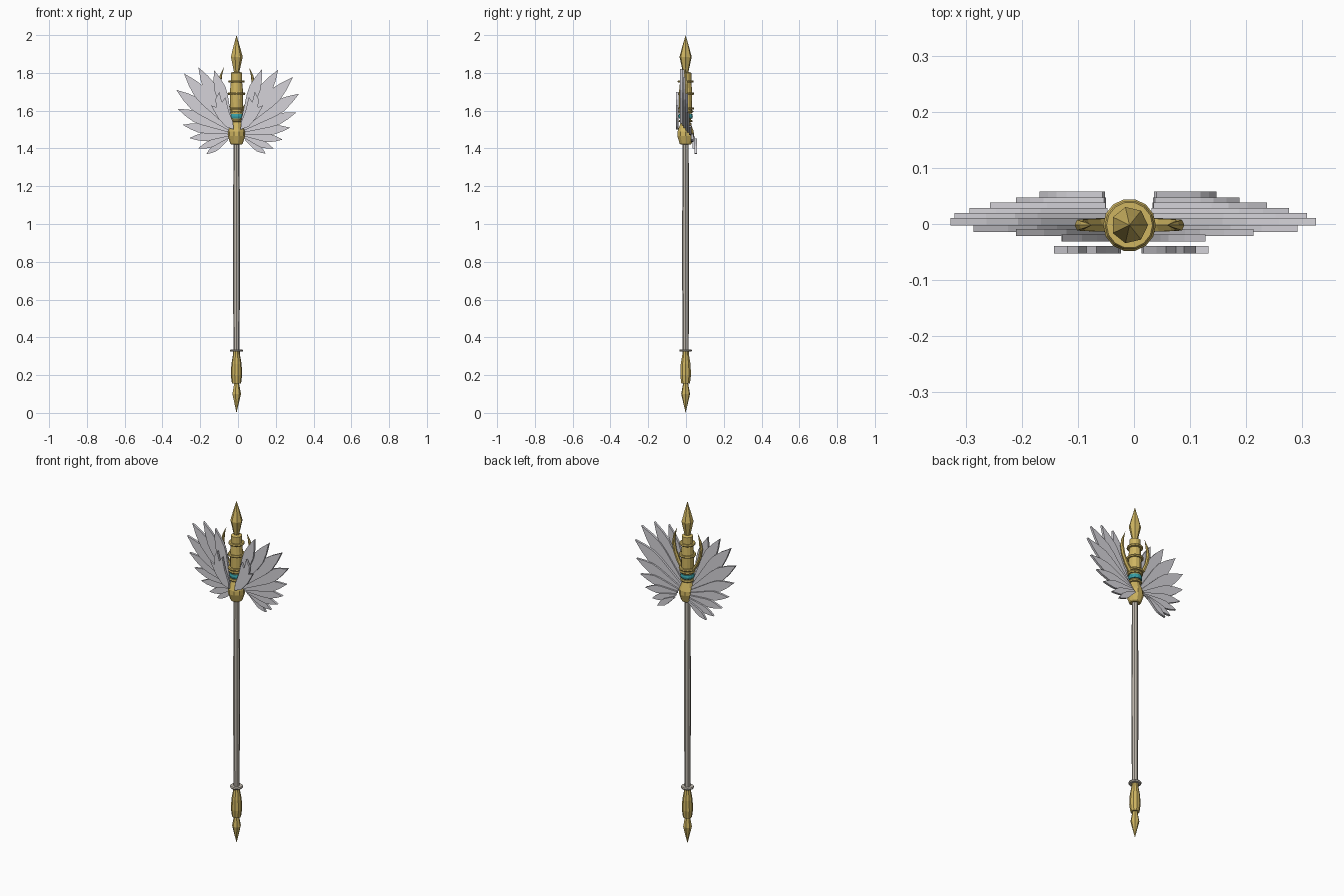
import bpy, bmesh, math
from mathutils import Vector

if "Cube" in bpy.data.objects:
    bpy.data.objects.remove(bpy.data.objects["Cube"])

CX, CY = -0.008, -0.002   # staff axis


def material(name, rgb):
    m = bpy.data.materials.new(name)
    m.diffuse_color = (*rgb, 1)
    m.use_nodes = True
    m.node_tree.nodes["Principled BSDF"].inputs["Base Color"].default_value = m.diffuse_color
    return m


GOLD = material("gold", (0.62, 0.46, 0.12))
SILVER = material("silver", (0.66, 0.65, 0.69))
WOOD = material("pale_shaft", (0.52, 0.48, 0.42))
TEAL = material("teal", (0.04, 0.35, 0.38))


def make(name, bm, mat):
    bmesh.ops.recalc_face_normals(bm, faces=bm.faces)
    me = bpy.data.meshes.new(name)
    bm.to_mesh(me)
    bm.free()
    me.materials.append(mat)
    ob = bpy.data.objects.new(name, me)
    bpy.context.collection.objects.link(ob)
    return ob


def lathe(name, profile, sides, mat):
    """Flat-faced turned part from (radius, z) pairs."""
    bm = bmesh.new()
    rings = []
    for r, z in profile:
        if r == 0:
            rings.append([bm.verts.new((CX, CY, z))] * sides)
        else:
            rings.append([bm.verts.new((CX + r * math.cos(a), CY + r * math.sin(a), z))
                          for a in (2 * math.pi * i / sides for i in range(sides))])
    for a, b in zip(rings, rings[1:]):
        for i in range(sides):
            j = (i + 1) % sides
            bm.faces.new(list(dict.fromkeys((a[i], a[j], b[j], b[i]))))
    for ring in (rings[0], rings[-1]):
        if ring[0] is not ring[1]:
            bm.faces.new(ring)
    return make(name, bm, mat)


def collar(name, r, z, h, mat):
    lathe(name, [(r - 0.014, z - h), (r - 0.003, z - h), (r, z), (r - 0.003, z + h), (r - 0.014, z + h)], 14, mat)


def plate(name, outline, y, thick, mat):
    """Flat x/z outline given thickness along y."""
    bm = bmesh.new()
    f = bm.faces.new([bm.verts.new((x, y - thick / 2, z)) for x, z in outline])
    ext = bmesh.ops.extrude_face_region(bm, geom=[f])
    bmesh.ops.translate(bm, vec=(0, thick, 0),
                        verts=[v for v in ext["geom"] if isinstance(v, bmesh.types.BMVert)])
    return make(name, bm, mat)


def feather(name, root, tip, width, y):
    root, tip = Vector(root), Vector(tip)
    d = tip - root
    n = Vector((-d.y, d.x)).normalized() * width / 2
    shape = [(0, 0.25), (0.25, 0.6), (0.5, 0.95), (0.65, 1.0), (0.82, 0.62)]
    pts = [root + d * t + n * w for t, w in shape] + [tip]
    pts += [root + d * t - n * w for t, w in reversed(shape)]
    plate(name, pts, y, 0.013, SILVER)


# Staff: foot spike, grip, shaft
lathe("foot_spike", [(0, 0), (0.024, 0.1), (0.012, 0.165)], 7, GOLD)
lathe("grip", [(0.024, 0.155), (0.03, 0.2), (0.027, 0.26), (0.018, 0.31), (0.018, 0.325)], 10, GOLD)
collar("grip_ring", 0.035, 0.33, 0.006, WOOD)
lathe("shaft", [(0.016, 0.32), (0.019, 0.85), (0.016, 1.43)], 8, WOOD)

# Head: socket, barrel, collars, spear point
lathe("socket", [(0.027, 1.42), (0.033, 1.425), (0.046, 1.465), (0.045, 1.49), (0.022, 1.55)], 10, GOLD)
lathe("barrel", [(0.02, 1.53), (0.031, 1.56), (0.034, 1.62), (0.035, 1.7), (0.03, 1.75),
                 (0.03, 1.8), (0.016, 1.805)], 12, GOLD)
for i, (r, z) in enumerate([(0.038, 1.545), (0.043, 1.595), (0.047, 1.612), (0.047, 1.69), (0.044, 1.755)]):
    collar(f"head_collar_{i}", r, z, 0.006, GOLD)
collar("teal_band", 0.039, 1.57, 0.012, TEAL)
lathe("spear_point", [(0.014, 1.8), (0.033, 1.885), (0.018, 1.94), (0, 2.0)], 7, GOLD)

# Curved prongs on both sides of the barrel
for s, side in ((-1, "left"), (1, "right")):
    path = [(0.03, 1.6, 0.014), (0.058, 1.64, 0.013), (0.08, 1.69, 0.012), (0.089, 1.74, 0.011),
            (0.083, 1.785, 0.008), (0.066, 1.83, 0.0)]
    bm = bmesh.new()
    rings = [[bm.verts.new((CX + s * (x + r * 0.8 * math.cos(a)), CY + r * math.sin(a), z))
              for a in (math.pi * k / 3 for k in range(6))] for x, z, r in path]
    for a, b in zip(rings, rings[1:]):
        for k in range(6):
            bm.faces.new((a[k], a[(k + 1) % 6], b[(k + 1) % 6], b[k]))
    bm.faces.new(rings[0])
    bmesh.ops.remove_doubles(bm, verts=bm.verts, dist=1e-5)
    make(f"{side}_prong", bm, GOLD)

# Wings: nine overlapping feathers a side, lowest at the back
tips = {
    "right": [(0.147, 1.372), (0.188, 1.40), (0.237, 1.447), (0.276, 1.51), (0.308, 1.59),
              (0.324, 1.69), (0.291, 1.778), (0.213, 1.817), (0.127, 1.82)],
    "left": [(-0.168, 1.37), (-0.21, 1.40), (-0.257, 1.455), (-0.293, 1.525), (-0.32, 1.61),
             (-0.327, 1.71), (-0.286, 1.797), (-0.21, 1.83), (-0.127, 1.815)],
}
layers = [0.051, 0.041, 0.032, 0.022, 0.013, 0.004, -0.008, -0.015, -0.025]
widths = [0.034, 0.038, 0.044, 0.05, 0.06, 0.072, 0.074, 0.07, 0.062]
for side, s in (("right", 1), ("left", -1)):
    for i, tip in enumerate(tips[side]):
        root = (CX + s * (0.046 - 0.002 * i), 1.448 + 0.011 * i)
        feather(f"{side}_feather_{i}", root, tip, widths[i], layers[i])
    # Small jagged covert in front of the wing
    covert = [(0.018, 1.5), (0.06, 1.515), (0.1, 1.56), (0.138, 1.628), (0.11, 1.618), (0.115, 1.66),
              (0.094, 1.7), (0.08, 1.645), (0.062, 1.672), (0.045, 1.6), (0.022, 1.54)]
    plate(f"{side}_covert", [(CX * 0.6 + s * x, z) for x, z in covert], -0.046, 0.013, SILVER)
